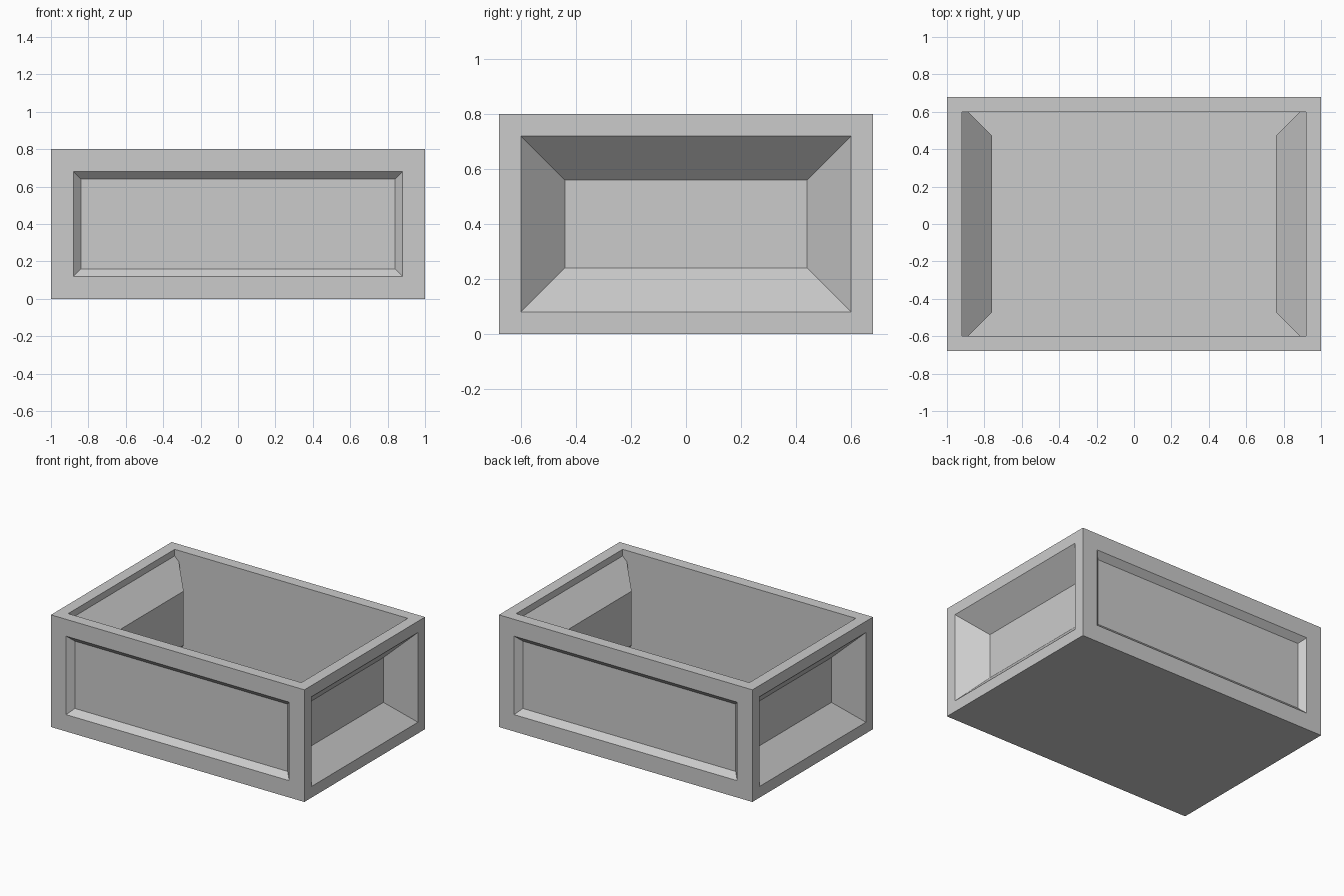
import bpy
import bmesh
from mathutils import Vector

default = bpy.data.objects.get("Cube")
if default:
    bpy.data.objects.remove(default, do_unlink=True)

# Overall sizes
HALF_X, HALF_Y, HEIGHT, WALL = 1.0, 0.68, 0.8, 0.08
MID = HEIGHT / 2

grey = bpy.data.materials.new("light grey")
grey.use_nodes = True
colour = (0.6, 0.6, 0.6, 1)
grey.diffuse_color = colour
grey.node_tree.nodes["Principled BSDF"].inputs["Base Color"].default_value = colour


def hull(name, points):
    """Convex solid around the given points."""
    bm = bmesh.new()
    for p in points:
        bm.verts.new(p)
    bmesh.ops.convex_hull(bm, input=bm.verts)
    bmesh.ops.dissolve_limit(bm, angle_limit=0.01, verts=bm.verts, edges=bm.edges)
    bmesh.ops.recalc_face_normals(bm, faces=bm.faces)
    mesh = bpy.data.meshes.new(name)
    bm.to_mesh(mesh)
    bm.free()
    mesh.materials.append(grey)
    obj = bpy.data.objects.new(name, mesh)
    bpy.context.collection.objects.link(obj)
    return obj


def box(name, hx, hy, z0, z1):
    return hull(name, [(x, y, z) for x in (-hx, hx) for y in (-hy, hy) for z in (z0, z1)])


def frustum(name, axis, sign, start, end, half_w, half_h):
    """45 degree pyramid stump pointing inward; half sizes are those at its inner end."""
    points = []
    for pos in (start, end):
        grow = pos - end
        for w in (-1, 1):
            for h in (-1, 1):
                p = Vector((0, 0, MID + h * (half_h + grow)))
                p[axis] = sign * pos
                p[1 - axis] = w * (half_w + grow)
                points.append(p)
    return hull(name, points)


def combine(target, tool, operation):
    """Apply a boolean and discard the tool."""
    mod = target.modifiers.new(operation, "BOOLEAN")
    mod.operation, mod.object, mod.solver = operation, tool, "EXACT"
    depsgraph = bpy.context.evaluated_depsgraph_get()
    mesh = bpy.data.meshes.new_from_object(target.evaluated_get(depsgraph))
    target.modifiers.clear()
    target.data = mesh
    bpy.data.objects.remove(tool, do_unlink=True)


# Open-topped crate with a flat floor
crate = box("crate", HALF_X, HALF_Y, 0, HEIGHT)
combine(crate, box("cavity", HALF_X - WALL, HALF_Y - WALL, WALL, HEIGHT + 0.2), "DIFFERENCE")

for sign in (-1, 1):
    # Inner housing that backs each deep end recess
    combine(crate, frustum("end_housing", 0, sign, 0.95, 0.76, 0.473, 0.193), "UNION")
    # Deep recess in each end
    combine(crate, frustum("end_recess", 0, sign, 1.05, 0.84, 0.44, 0.16), "DIFFERENCE")
    # Shallow bevelled panel on front and back
    combine(crate, frustum("long_panel", 1, sign, 0.72, 0.64, 0.84, 0.24), "DIFFERENCE")

# Flat shading and a single material
crate.data.materials.clear()
crate.data.materials.append(grey)
for face in crate.data.polygons:
    face.use_smooth = False
    face.material_index = 0
